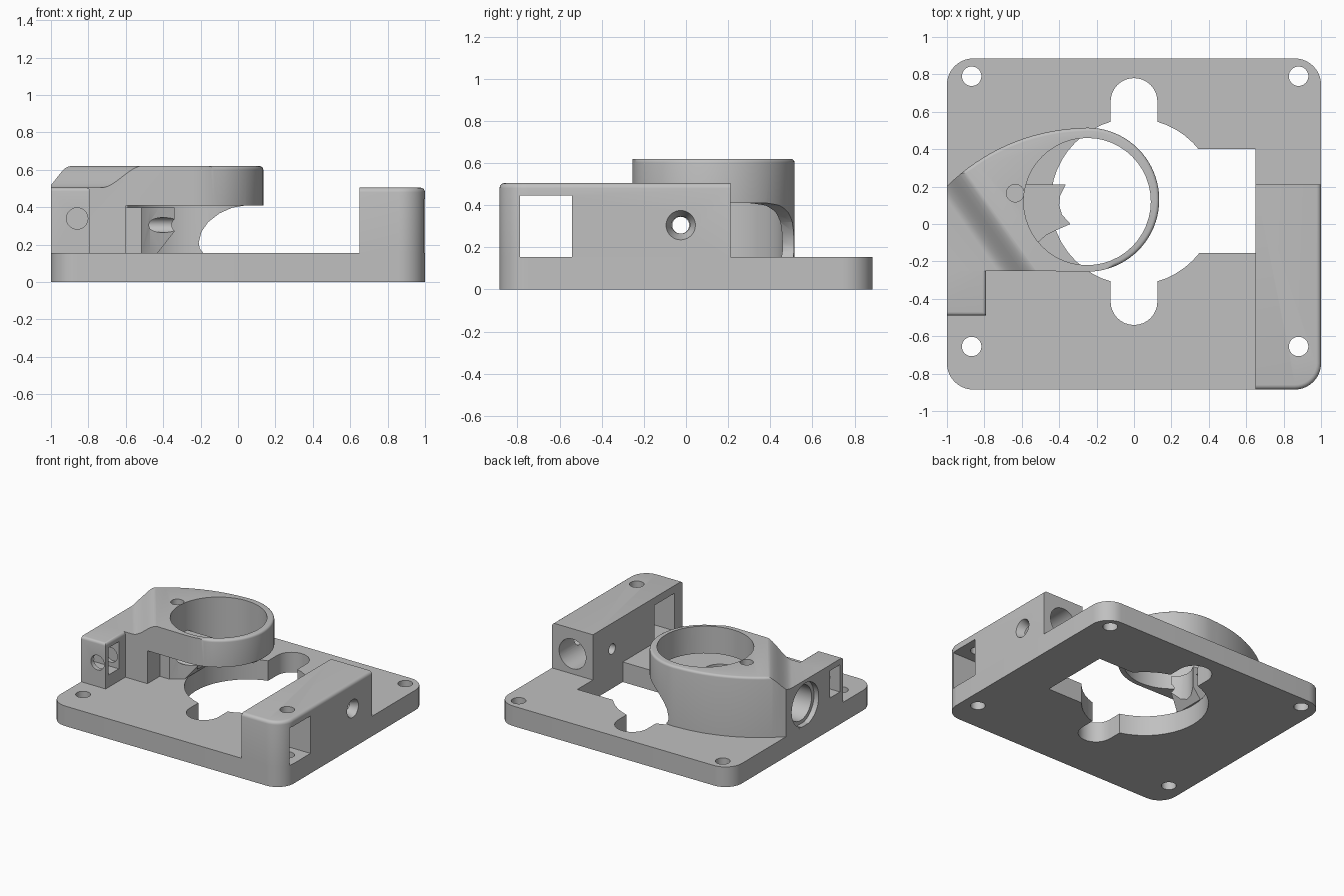
import bpy, bmesh
from math import sin, cos, radians
from mathutils import Matrix, Vector

cube = bpy.data.objects.get("Cube")
if cube:
    bpy.data.objects.remove(cube, do_unlink=True)

grey = bpy.data.materials.new("plain grey")
grey.use_nodes = True
grey.diffuse_color = (0.53, 0.53, 0.53, 1)
grey.node_tree.nodes["Principled BSDF"].inputs["Base Color"].default_value = (0.53, 0.53, 0.53, 1)


def arc(cx, cy, r, a0, a1, n):
    """Points along an arc, angles in degrees."""
    steps = [radians(a0 + (a1 - a0) * i / n) for i in range(n + 1)]
    return [(cx + r * cos(a), cy + r * sin(a)) for a in steps]


def frame(u, v, w, origin=(0, 0, 0)):
    """Matrix whose columns are the three given directions."""
    m = Matrix((u, v, w)).transposed().to_4x4()
    m.translation = Vector(origin)
    return m


def prism(name, pts, lo, hi, matrix=None, round_edge=None, radius=0.025, end_scale=1):
    """Extrude an outline; optionally round the top edges picked by a rule."""
    bm = bmesh.new()
    mx = sum(p[0] for p in pts) / len(pts)
    my = sum(p[1] for p in pts) / len(pts)
    low = [bm.verts.new((x, y, lo)) for x, y in pts]
    high = [bm.verts.new((mx + (x - mx) * end_scale, my + (y - my) * end_scale, hi))
            for x, y in pts]
    bm.faces.new(low)
    bm.faces.new(high)
    for i in range(len(pts)):
        bm.faces.new((low[i - 1], low[i], high[i], high[i - 1]))
    bm.normal_update()
    bmesh.ops.recalc_face_normals(bm, faces=bm.faces)
    if round_edge:
        picked = [e for e in bm.edges
                  if all(abs(v.co.z - hi) < 1e-5 for v in e.verts)
                  and round_edge((e.verts[0].co + e.verts[1].co) / 2)]
        bmesh.ops.bevel(bm, geom=picked, offset=radius, segments=4,
                        profile=0.5, affect="EDGES")
    if matrix:
        bm.transform(matrix)
        if matrix.determinant() < 0:
            bmesh.ops.reverse_faces(bm, faces=bm.faces)
        bm.normal_update()
    mesh = bpy.data.meshes.new(name)
    bm.to_mesh(mesh)
    bm.free()
    mesh.materials.append(grey)
    ob = bpy.data.objects.new(name, mesh)
    bpy.context.collection.objects.link(ob)
    return ob


def box(name, x, y, z, **kw):
    pts = [(x[0], y[0]), (x[1], y[0]), (x[1], y[1]), (x[0], y[1])]
    return prism(name, pts, z[0], z[1], **kw)


X, Y, Z = (1, 0, 0), (0, 1, 0), (0, 0, 1)
ALONG = {"x": frame(Y, Z, X), "y": frame(X, Z, Y), "z": frame(X, Y, Z)}


def rod(axis, a, b, r, lo, hi, **kw):
    """Round cutter along an axis, centred on the other two coordinates."""
    return prism("cutter", arc(a, b, r, 0, 352.5, 47), lo, hi, ALONG[axis], **kw)


def cut(ob, *cutters):
    bpy.context.view_layer.objects.active = ob
    for c in cutters:
        mod = ob.modifiers.new("cut", "BOOLEAN")
        mod.operation, mod.solver, mod.object = "DIFFERENCE", "EXACT", c
        bpy.ops.object.modifier_apply(modifier=mod.name)
        bpy.data.objects.remove(c, do_unlink=True)


DECK, SHOULDER, TOP = 0.155, 0.505, 0.62
R = 0.14

# Base plate with rounded corners, screw holes and keyed centre opening
outline = []
for cx, cy, a in ((1, 1, 0), (-1, 1, 90), (-1, -1, 180), (1, -1, 270)):
    outline += arc(cx * (1 - R), cy * (0.885 - R), R, a, a + 90, 10)
base = prism("base_plate", outline, 0, DECK)
cut(base, rod("z", 0, 0.12, 0.445, -0.1, 0.3))
slot = arc(0, 0.655, 0.125, 0, 180, 16) + arc(0, -0.415, 0.125, 180, 360, 16)
cut(base, prism("cutter", slot, -0.1, 0.3),
    box("cutter", (0.2, 0.65), (-0.155, 0.4), (-0.1, 0.3)))
for x in (-0.868, 0.88):
    for y in (-0.655, 0.79):
        cut(base, rod("z", x, y, 0.052, -0.1, 0.3))

# Tall block along the left edge, with nut window and rod bores
pts = [(0.65, 0.21), (0.65, -0.885)] + arc(1 - R, R - 0.885, R, 270, 360, 10) + [(1, 0.21)]
block = prism("left_block", pts, DECK, SHOULDER,
              round_edge=lambda m: m.x > 0.66 and m.y < 0.2)
cut(block, box("cutter", (0.5, 1.1), (-0.787, -0.542), (DECK - 0.01, 0.445)),
    rod("z", 0.88, -0.655, 0.052, 0.1, 0.7),
    rod("y", 0.825, 0.31, 0.115, -0.1, 0.3),
    rod("x", -0.025, 0.305, 0.04, 0.5, 1.1),
    rod("x", -0.025, 0.305, 0.04, 0.93, 1.001, end_scale=1.75))

# Collar housing: sweeping back wall running into a ring
pts = arc(-0.25, -0.547, 1.06, 135, 92, 16) + arc(-0.25, 0.13, 0.385, 90, -90, 40)
pts += [(-0.6, -0.25), (-1, -0.25)]
collar = prism("collar_housing", pts, DECK, TOP,
               round_edge=lambda m: m.y > -0.24 and m.x > -0.99, radius=0.018)

# Diagonal ramp blending the collar top down to the shoulder
n = Vector((0.815, 0.58, 0)).normalized()
ramp = [(-0.8, SHOULDER)]
for i in range(13):
    t = i / 12
    ramp.append((-0.04 + 0.18 * t, SHOULDER + (TOP + 0.002 - SHOULDER) * t * t * (3 - 2 * t)))
ramp += [(0.14, 0.8), (-0.8, 0.8)]
cut(collar, prism("cutter", ramp, -1, 1, frame(n, Z, n.cross(Vector(Z)), (-1, 0.2, 0))))

# Ring bore, arch under the ring, and open front below it
arch = [(-0.18, 0.1), (-0.185, DECK), (-0.205, 0.18), (-0.21, 0.21), (-0.195, 0.27),
        (-0.16, 0.32), (-0.1, 0.367), (-0.03, 0.398), (0.04, 0.41), (0.3, 0.41), (0.3, 0.1)]
cut(collar, rod("z", -0.25, 0.12, 0.34, 0.1, 0.8),
    prism("cutter", arch, -0.5, 0.7, ALONG["y"]),
    box("cutter", (-0.6, 0.2), (-0.5, 0.1), (0.1, 0.41)))

# Shaft bores and pin hole through the housing
cut(collar, rod("x", -0.03, 0.315, 0.135, -1.1, -0.72),
    rod("x", -0.03, 0.315, 0.165, -1.1, -0.96),
    rod("x", -0.025, 0.305, 0.04, -0.8, -0.4),
    rod("z", -0.635, 0.165, 0.047, 0.45, 0.8))

# Guide nose inside the collar, undercut at the tip
pts = [(-0.61, 0.21), (-0.365, 0.21), (-0.395, 0.15), (-0.4, 0.1), (-0.385, 0.05),
       (-0.34, 0), (-0.42, -0.035), (-0.47, -0.06), (-0.515, -0.1), (-0.61, -0.1)]
guide = prism("guide_nose", pts, DECK, 0.4)
under = [(-0.43, 0.1), (-0.43, DECK), (-0.34, 0.27), (-0.2, 0.27), (-0.2, 0.1)]
cut(guide, prism("cutter", under, -0.5, 0.5, ALONG["y"]),
    rod("x", -0.025, 0.305, 0.04, -0.8, -0.2))

# Small block in front of the housing, with side window and screw hole
lug = box("right_lug", (-1, -0.79), (-0.49, -0.25), (DECK, SHOULDER),
          round_edge=lambda m: m.y < -0.48 or m.x > -0.8, radius=0.02)
cut(lug, box("cutter", (-1.1, -0.7), (-0.455, -0.33), (0.25, 0.46)),
    rod("y", -0.86, 0.34, 0.057, -0.6, -0.3))

# Smooth curved walls, keep creases sharp
bpy.ops.object.select_all(action="DESELECT")
for ob in (base, block, collar, guide, lug):
    ob.select_set(True)
bpy.context.view_layer.objects.active = base
bpy.ops.object.shade_smooth_by_angle(angle=radians(30))
